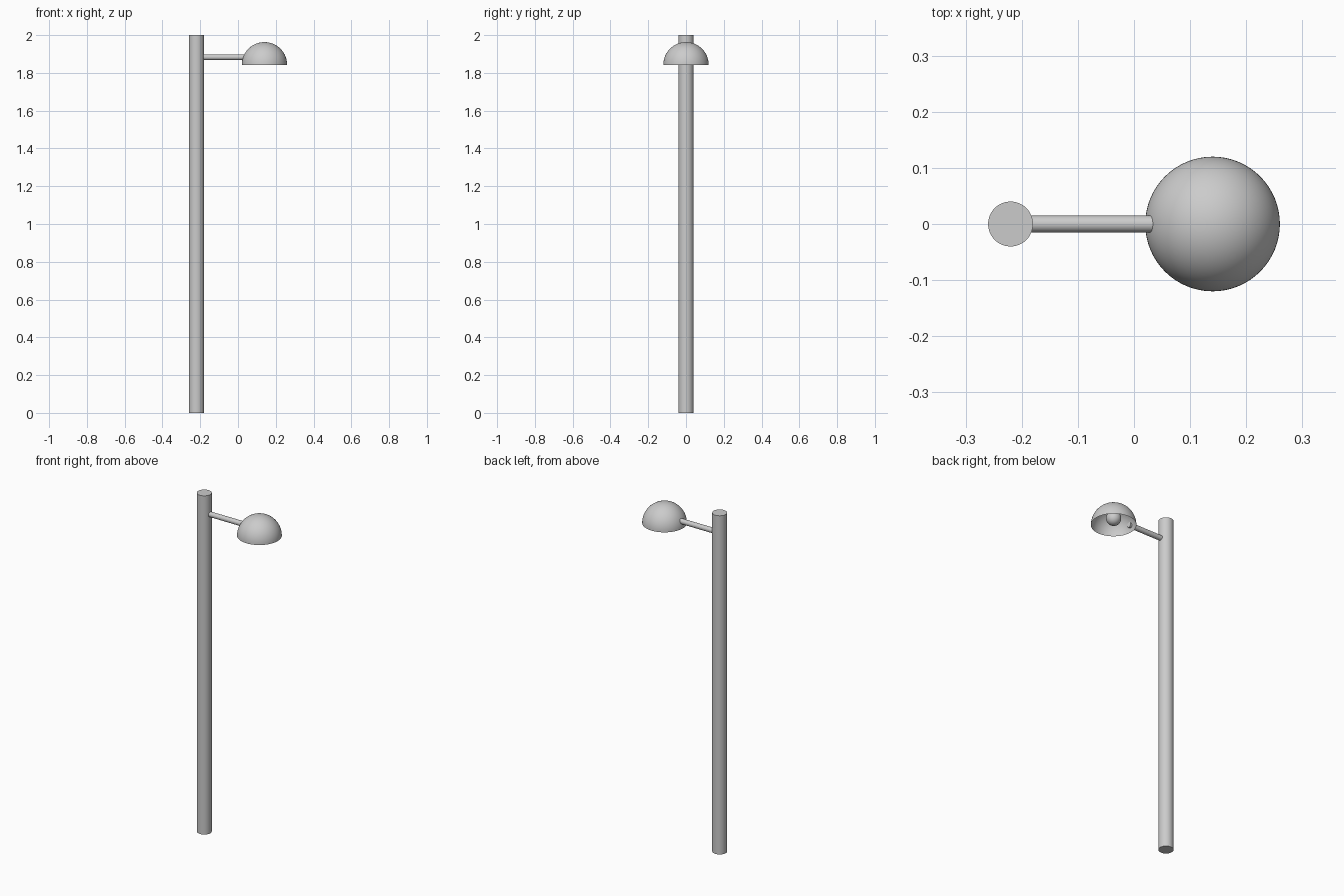
import bpy, bmesh
from math import pi, radians

cube = bpy.data.objects.get("Cube")
if cube:
    bpy.data.objects.remove(cube, do_unlink=True)

POLE_X, POLE_R, HEIGHT = -0.22, 0.04, 2.0
SHADE_X, SHADE_R, RIM_Z = 0.14, 0.12, 1.843
ARM_Z, ARM_R, ARM_END = 1.883, 0.015, 0.035


def smooth(obj, name):
    obj.name = name
    bpy.ops.object.shade_smooth_by_angle(angle=radians(40))
    return obj


def rod(name, radius, length, location, rotation=(0, 0, 0)):
    bpy.ops.mesh.primitive_cylinder_add(vertices=64, radius=radius, depth=length,
                                        location=location, rotation=rotation)
    return smooth(bpy.context.object, name)


def ball(name, radius, location):
    bpy.ops.mesh.primitive_uv_sphere_add(segments=64, ring_count=32,
                                         radius=radius, location=location)
    return smooth(bpy.context.object, name)


# Upright post and the side arm that enters the shade
rod("pole", POLE_R, HEIGHT, (POLE_X, 0, HEIGHT / 2))
rod("arm", ARM_R, ARM_END - POLE_X, ((POLE_X + ARM_END) / 2, 0, ARM_Z), (0, pi / 2, 0))

# Open half-dome shade
shade = ball("lamp_shade", SHADE_R, (SHADE_X, 0, RIM_Z))
bm = bmesh.new()
bm.from_mesh(shade.data)
bmesh.ops.bisect_plane(bm, geom=bm.verts[:] + bm.edges[:] + bm.faces[:], dist=1e-5,
                       plane_co=(0, 0, 0), plane_no=(0, 0, 1), clear_inner=True)
bm.to_mesh(shade.data)
bm.free()

# Bulb inside the shade
ball("bulb", 0.04, (SHADE_X, 0, ARM_Z))
